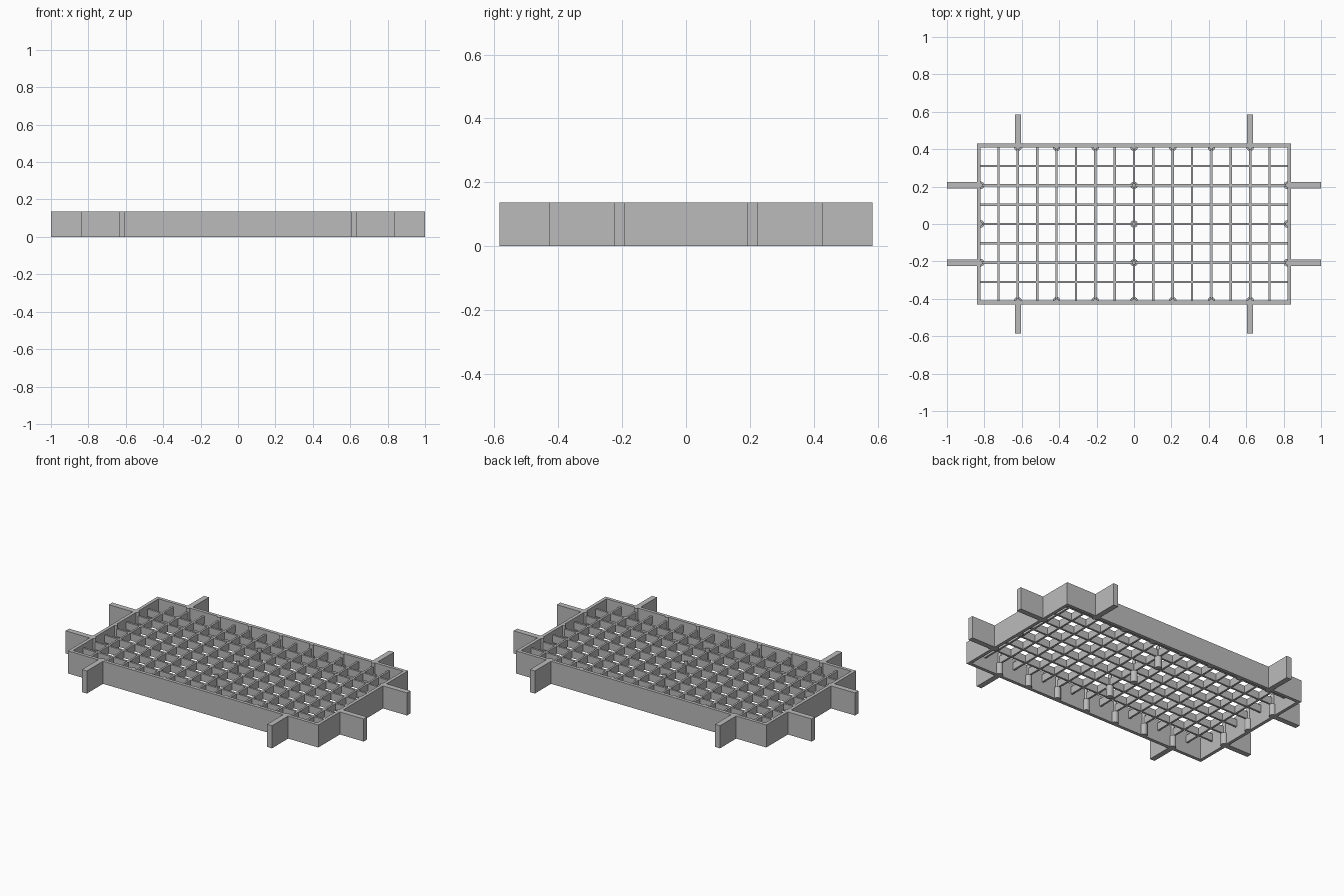
import bpy, bmesh
from mathutils import Matrix

if "Cube" in bpy.data.objects:
    bpy.data.objects.remove(bpy.data.objects["Cube"], do_unlink=True)

grey = bpy.data.materials.new("plain_grey")
grey.use_nodes = True
grey.diffuse_color = (0.5, 0.5, 0.5, 1)
grey.node_tree.nodes["Principled BSDF"].inputs["Base Color"].default_value = grey.diffuse_color

HEIGHT = 0.137
HALF_X, HALF_Y = 0.84, 0.43
WALL = 0.02
PITCH = 0.1035
RIB_LOW, RIB_HIGH, RIB_WIDTH = 0.07, 0.115, 0.012
BASE_RADIUS, NECK_RADIUS = 0.02, 0.011


def box(bm, x0, x1, y0, y1, z0, z1):
    m = Matrix.Translation(((x0 + x1) / 2, (y0 + y1) / 2, (z0 + z1) / 2))
    m = m @ Matrix.Diagonal((x1 - x0, y1 - y0, z1 - z0, 1))
    bmesh.ops.create_cube(bm, size=1, matrix=m)


def cylinder(bm, x, y, radius, z0, z1):
    bmesh.ops.create_cone(bm, cap_ends=True, segments=16, radius1=radius, radius2=radius,
                          depth=z1 - z0, matrix=Matrix.Translation((x, y, (z0 + z1) / 2)))


def finish(bm, name):
    mesh = bpy.data.meshes.new(name)
    bm.to_mesh(mesh)
    bm.free()
    mesh.materials.append(grey)
    obj = bpy.data.objects.new(name, mesh)
    bpy.context.collection.objects.link(obj)
    return obj


# Outer frame walls
bm = bmesh.new()
for s in (-1, 1):
    a, b = sorted((s * HALF_Y, s * (HALF_Y - WALL)))
    box(bm, -HALF_X, HALF_X, a, b, 0, HEIGHT)
    a, b = sorted((s * HALF_X, s * (HALF_X - WALL)))
    box(bm, a, b, WALL - HALF_Y, HALF_Y - WALL, 0, HEIGHT)
finish(bm, "frame_walls")

# Lattice ribs in both directions
bm = bmesh.new()
w = RIB_WIDTH / 2
for i in range(-7, 8):
    box(bm, i * PITCH - w, i * PITCH + w, WALL / 2 - HALF_Y, HALF_Y - WALL / 2, RIB_LOW, RIB_HIGH)
for j in range(-3, 4):
    box(bm, WALL / 2 - HALF_X, HALF_X - WALL / 2, j * PITCH - w, j * PITCH + w, RIB_LOW, RIB_HIGH)
finish(bm, "lattice_ribs")

# Outward tabs on all four sides
bm = bmesh.new()
t = 0.0165
for s in (-1, 1):
    for side in (-1, 1):
        c = side * 6 * PITCH
        a, b = sorted((s * (HALF_Y - WALL / 2), s * 0.585))
        box(bm, c - t, c + t, a, b, 0, HEIGHT)
        c = side * 2 * PITCH
        a, b = sorted((s * (HALF_X - WALL / 2), s * 1.0))
        box(bm, a, b, c - t, c + t, 0, HEIGHT)
finish(bm, "side_tabs")

# Support posts: wide base carrying the lattice, slim neck above
spots = [(i * PITCH, s * (HALF_Y - BASE_RADIUS)) for i in range(-6, 7, 2) for s in (-1, 1)]
spots += [(x, j * PITCH) for j in (-2, 0, 2) for x in (BASE_RADIUS - HALF_X, 0, HALF_X - BASE_RADIUS)]
bm = bmesh.new()
for x, y in spots:
    cylinder(bm, x, y, BASE_RADIUS, 0, RIB_LOW)
    cylinder(bm, x, y, NECK_RADIUS, RIB_LOW, HEIGHT)
posts = finish(bm, "support_posts")
bpy.context.view_layer.objects.active = posts
posts.select_set(True)
bpy.ops.object.shade_smooth_by_angle()
